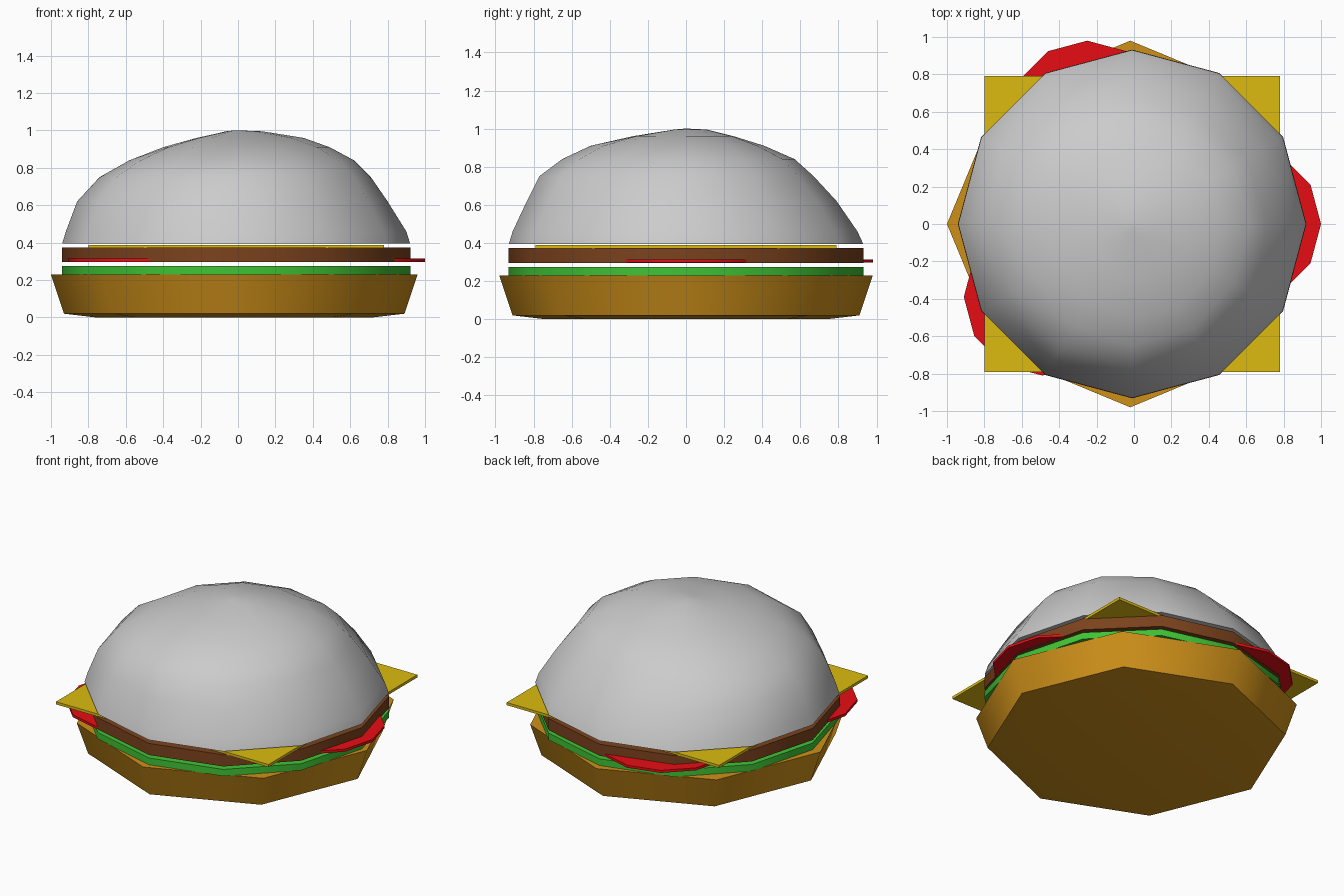
import bpy, bmesh
from math import sin, cos, pi, radians

if "Cube" in bpy.data.objects:
    bpy.data.objects.remove(bpy.data.objects["Cube"])


def material(name, rgb):
    m = bpy.data.materials.new(name)
    m.diffuse_color = (*rgb, 1)
    m.use_nodes = True
    m.node_tree.nodes["Principled BSDF"].inputs["Base Color"].default_value = m.diffuse_color
    return m


def stack(name, rings, centre, mat=None, sharp=50):
    """Closed solid from a stack of rings; each ring is a list of points."""
    bm = bmesh.new()
    loops = [[bm.verts.new((x + centre[0], y + centre[1], z)) for x, y, z in r] for r in rings]
    for a, b in zip(loops, loops[1:]):
        n = len(a)
        for i in range(n):
            j = (i + 1) % n
            bm.faces.new((a[i], a[j], b[j], b[i]))
    bm.faces.new(loops[0][::-1])
    bm.faces.new(loops[-1])
    bmesh.ops.recalc_face_normals(bm, faces=bm.faces)
    me = bpy.data.meshes.new(name)
    bm.to_mesh(me)
    bm.free()
    me.shade_smooth()
    me.set_sharp_from_angle(angle=radians(sharp))
    ob = bpy.data.objects.new(name, me)
    bpy.context.collection.objects.link(ob)
    if mat:
        me.materials.append(mat)
    return ob


def ring(n, r, z, turn=0):
    return [(r * cos(2 * pi * i / n + turn), r * sin(2 * pi * i / n + turn), z) for i in range(n)]


def disc(name, n, r, z0, z1, centre, mat, turn=0):
    return stack(name, [ring(n, r, z0, turn), ring(n, r, z1, turn)], centre, mat)


bread = material("bread", (0.62, 0.28, 0.01))
green = material("green", (0.05, 0.55, 0.035))
red = material("red", (0.8, 0.004, 0.007))
brown = material("brown", (0.2, 0.055, 0.012))
yellow = material("yellow", (0.72, 0.5, 0.005))

# Bottom bun: flared octagon
stack("bottom_bun",
      [ring(8, r, z) for r, z in ((0.74, 0), (0.91, 0.02), (0.98, 0.23))],
      (-0.02, 0), bread, 60)

# Fillings
disc("lettuce", 12, 0.932, 0.23, 0.275, (-0.01, 0), green)
for i, c in enumerate(((0.58, 0), (-0.25, 0.56), (-0.49, -0.39))):
    disc(f"tomato_slice_{i + 1}", 12, 0.42, 0.297, 0.314, c, red)
disc("patty", 12, 0.932, 0.295, 0.373, (-0.01, 0), brown)
disc("cheese", 4, 0.79 * 2 ** 0.5, 0.37, 0.388, (-0.01, 0), yellow, pi / 4)

# Top bun: uneven dome, rows are z and the radii towards +x, +y, -x, -y
dome = (
    (0.395, 0.93, 0.93, 0.93, 0.93),
    (0.46, 0.91, 0.90, 0.91, 0.91),
    (0.62, 0.81, 0.79, 0.85, 0.835),
    (0.75, 0.72, 0.67, 0.73, 0.77),
    (0.84, 0.63, 0.57, 0.57, 0.65),
    (0.91, 0.50, 0.41, 0.39, 0.50),
    (0.96, 0.36, 0.25, 0.21, 0.28),
    (0.995, 0.14, 0.11, 0.05, 0.05),
)
rings = []
for z, px, py, nx, ny in dome:
    pts = []
    for i in range(12):
        c, s = cos(pi * i / 6), sin(pi * i / 6)
        r = c * c * (px if c > 0 else nx) + s * s * (py if s > 0 else ny)
        pts.append((r * c, r * s, z))
    rings.append(pts)
rings.append(ring(12, 0.01, 1.0))
stack("top_bun", rings, (-0.01, 0))
